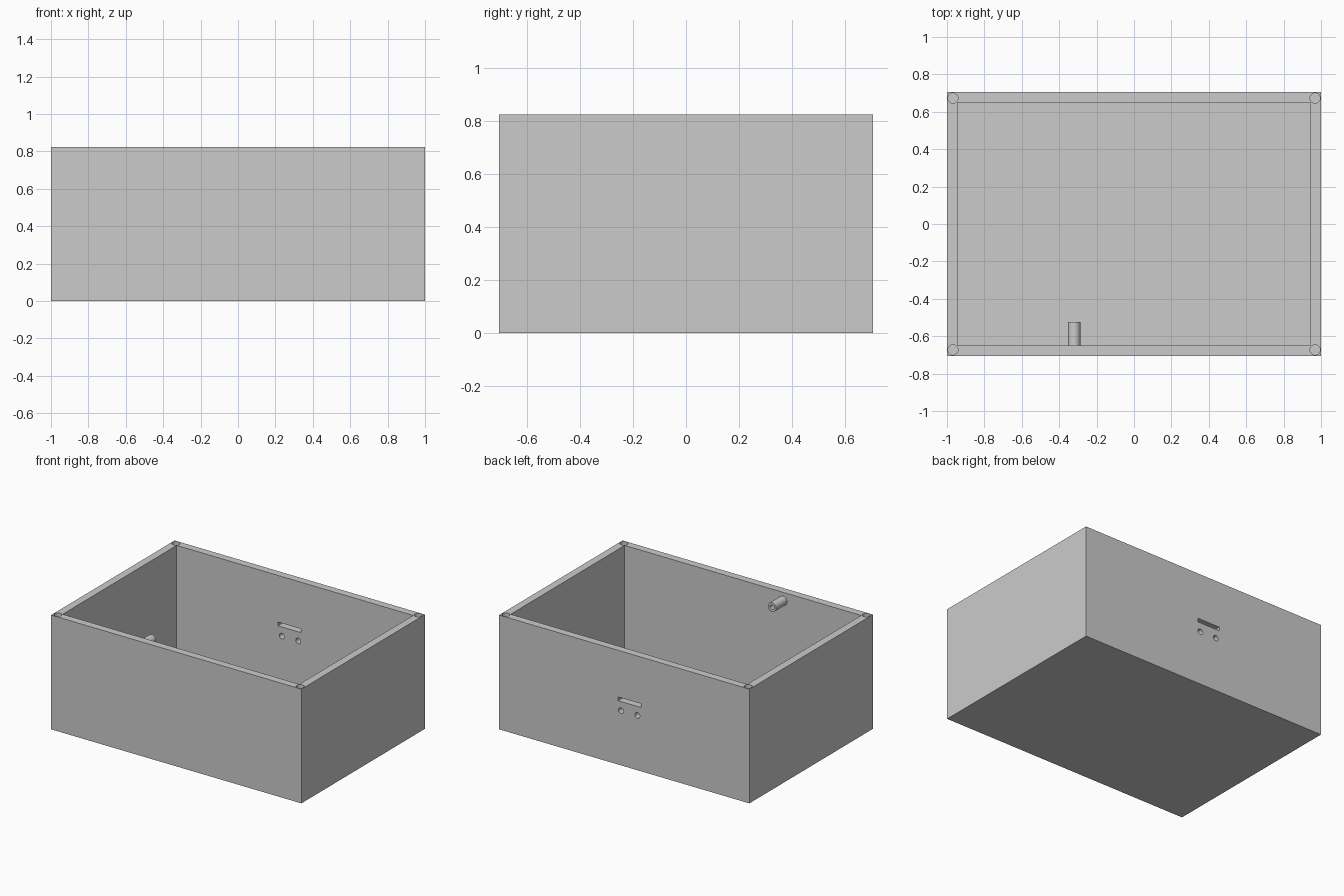
import bpy
import math

cube = bpy.data.objects.get("Cube")
if cube:
    bpy.data.objects.remove(cube, do_unlink=True)

# Overall dimensions
W, D, H, T = 2.0, 1.41, 0.825, 0.055

grey = bpy.data.materials.new("plain grey")
grey.use_nodes = True
colour = (0.6, 0.6, 0.6, 1)
grey.diffuse_color = colour
grey.node_tree.nodes["Principled BSDF"].inputs["Base Color"].default_value = colour


def finish(name):
    ob = bpy.context.object
    ob.name = name
    ob.data.materials.append(grey)
    return ob


def block(name, lo, hi):
    """Box between two opposite corners."""
    bpy.ops.mesh.primitive_cube_add(size=1, location=[(a + b) / 2 for a, b in zip(lo, hi)])
    ob = finish(name)
    ob.scale = [b - a for a, b in zip(lo, hi)]
    bpy.ops.object.transform_apply(location=False, rotation=False, scale=True)
    return ob


def rod(name, centre, radius, length, along_y=False):
    """Cylinder along z, or along y."""
    bpy.ops.mesh.primitive_cylinder_add(
        vertices=32, radius=radius, depth=length, location=centre,
        rotation=(math.pi / 2 if along_y else 0, 0, 0))
    ob = finish(name)
    bpy.ops.object.transform_apply(location=False, rotation=True, scale=False)
    return ob


def cut(target, cutter):
    """Subtract the cutter from the target and discard it."""
    cutter.hide_render = True
    bpy.context.view_layer.objects.active = target
    mod = target.modifiers.new("cut", 'BOOLEAN')
    mod.operation = 'DIFFERENCE'
    mod.solver = 'EXACT'
    mod.object = cutter
    bpy.ops.object.modifier_apply(modifier=mod.name)
    bpy.data.objects.remove(cutter, do_unlink=True)


def smooth(ob):
    bpy.ops.object.select_all(action='DESELECT')
    ob.select_set(True)
    bpy.context.view_layer.objects.active = ob
    bpy.ops.object.shade_smooth_by_angle(angle=math.radians(30))


# Open box with a floor
box = block("open_box", (-W / 2, -D / 2, 0), (W / 2, D / 2, H))
cut(box, block("cavity", (-W / 2 + T, -D / 2 + T, T), (W / 2 - T, D / 2 - T, H + 0.2)))

# Blind screw holes in the four rim corners
for sx in (-1, 1):
    for sy in (-1, 1):
        cut(box, rod("screw_hole", (sx * 0.968, sy * 0.673, H), 0.027, 0.4))

# Slot and two round holes through the back wall
cut(box, block("slot", (-0.135, 0.6, 0.461), (0.048, 0.8, 0.488)))
for x in (-0.105, 0.026):
    cut(box, rod("round_hole", (x, 0.7, 0.395), 0.02, 0.2, True))
smooth(box)

# Hollow peg on the inside of the front wall
peg = rod("hollow_peg", (-0.32, -0.59, 0.765), 0.033, 0.13, True)
cut(peg, rod("peg_bore", (-0.32, -0.59, 0.765), 0.016, 0.3, True))
smooth(peg)
